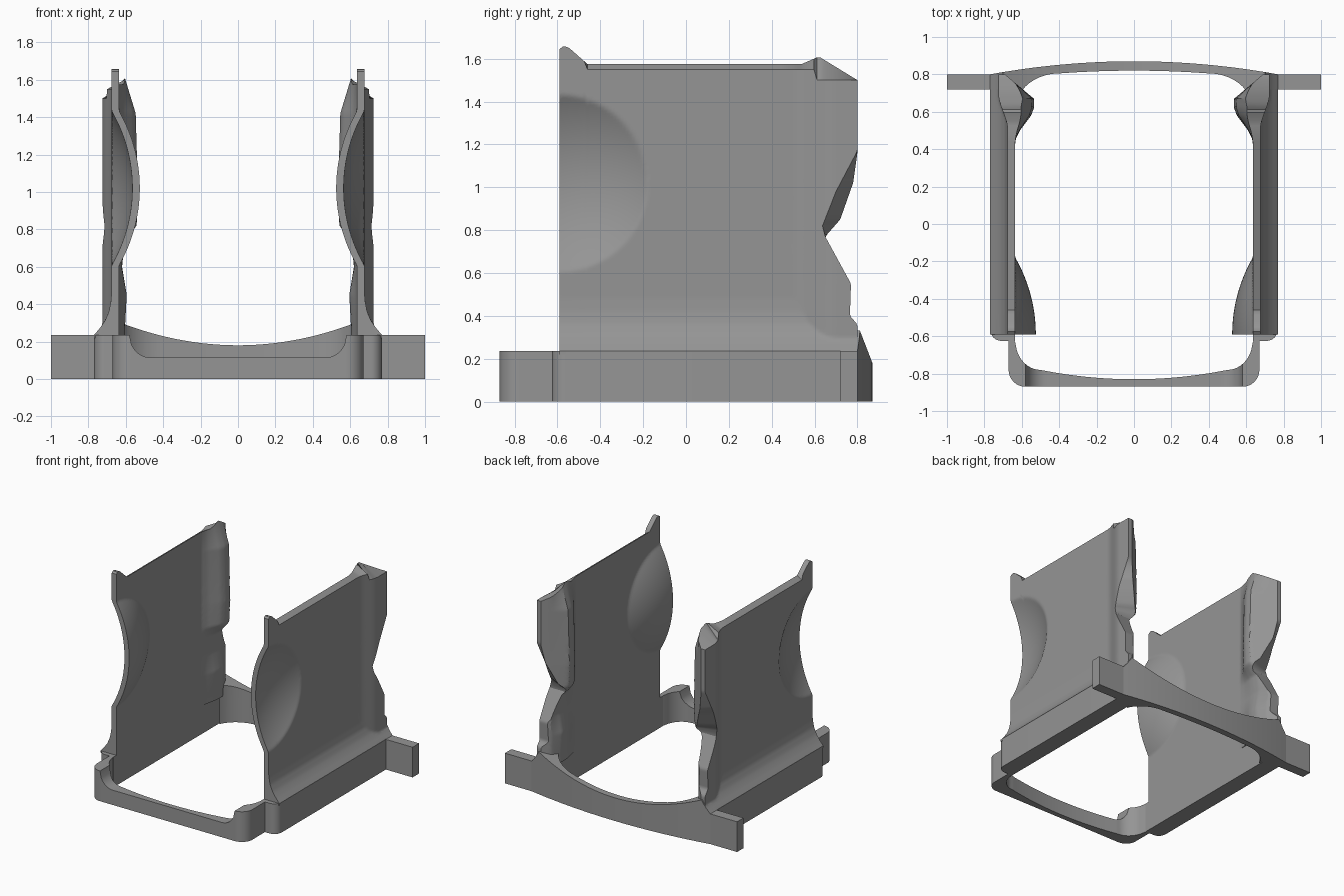
import bpy, bmesh, math
from mathutils import Vector

if "Cube" in bpy.data.objects:
    bpy.data.objects.remove(bpy.data.objects["Cube"])

grey = bpy.data.materials.new("plain_grey")
grey.diffuse_color = (0.3, 0.3, 0.3, 1)
grey.use_nodes = True
grey.node_tree.nodes["Principled BSDF"].inputs["Base Color"].default_value = grey.diffuse_color


def finish(bm, name, mirror=False):
    bmesh.ops.remove_doubles(bm, verts=bm.verts, dist=1e-5)
    bmesh.ops.recalc_face_normals(bm, faces=bm.faces)
    me = bpy.data.meshes.new(name)
    bm.to_mesh(me)
    bm.free()
    me.materials.append(grey)
    ob = bpy.data.objects.new(name, me)
    bpy.context.collection.objects.link(ob)
    bpy.ops.object.select_all(action='DESELECT')
    ob.select_set(True)
    bpy.context.view_layer.objects.active = ob
    bpy.ops.object.shade_smooth_by_angle(angle=math.radians(28))
    if mirror:
        ob.modifiers.new("mirror", 'MIRROR').use_clip = False
    return ob


def lerp_table(t, pts):
    if t <= pts[0][0]:
        return pts[0][1]
    for (a, fa), (b, fb) in zip(pts, pts[1:]):
        if t <= b:
            return fa + (fb - fa) * (t - a) / (b - a)
    return pts[-1][1]


def arc(t):
    return math.sqrt(max(0, 1 - t * t))


def prism(name, outline, z0, z1):
    bm = bmesh.new()
    f = bm.faces.new([bm.verts.new((x, y, z0)) for x, y in outline])
    top = bmesh.ops.extrude_face_region(bm, geom=[f])["geom"]
    bmesh.ops.translate(bm, vec=(0, 0, z1 - z0),
                        verts=[v for v in top if isinstance(v, bmesh.types.BMVert)])
    return finish(bm, name, mirror=True)


def crossbar(name, half, y_a, y_b, z_top, n=96):
    """Loft a rectangular section along x."""
    bm = bmesh.new()
    rings = []
    for i in range(n + 1):
        x = half * math.sin(math.pi * (i / n - 0.5))
        a, b, h = y_a(abs(x)), y_b(abs(x)), z_top(abs(x))
        rings.append([bm.verts.new((x, y, z)) for y, z in ((a, 0), (b, 0), (b, h), (a, h))])
    for r, s in zip(rings, rings[1:]):
        for k in range(4):
            bm.faces.new((r[k], r[(k + 1) % 4], s[(k + 1) % 4], s[k]))
    bm.faces.new(rings[0])
    bm.faces.new(rings[-1])
    return finish(bm, name)


# Base side rails with a rounded front corner, and the rear ears
corner = [(0.71 + 0.06 * math.cos(a), -0.56 - 0.065 * math.sin(a))
          for a in [math.pi / 2 * i / 8 for i in range(9)]]
prism("side_rail", [(0.635, 0.8), (0.77, 0.8)] + corner + [(0.635, -0.625)], 0, 0.235)
prism("rear_ear", [(0.74, 0.72), (1, 0.72), (1, 0.8), (0.74, 0.8)], 0, 0.235)

# Low front bar with rounded corners
crossbar("front_bar", 0.67,
         lambda x: -0.87 if x < 0.58 else -0.78 - 0.09 * arc((x - 0.58) / 0.09),
         lambda x: -0.83 + 0.05 * (x / 0.5) ** 2 if x < 0.5
         else -0.62 - 0.16 * arc((x - 0.5) / 0.135),
         lambda x: 0.115 if x < 0.47 else 0.235 - 0.12 * arc((x - 0.47) / 0.11))

# Bowed rear bar with a concave top
FOOT = [(0.22, 0.77), (0.235, 0.77), (0.27, 0.74), (0.31, 0.712),
        (0.36, 0.69), (0.42, 0.679), (0.48, 0.675)]
foot_height = [(x, z) for z, x in reversed(FOOT[1:])]
crossbar("rear_bar", 0.77,
         lambda x: 0.82 - 0.015 * (x / 0.4) ** 2 if x < 0.4
         else (0.6 + 0.205 * arc((x - 0.4) / 0.24) if x < 0.635 else 0.72),
         lambda x: 0.87 - 0.07 * (x / 0.77) ** 2,
         lambda x: min(0.18 + 0.11 * (x / 0.6) ** 2, lerp_table(x, foot_height)))

# Side panel: outlines of the top and rear edges, on the inner and outer skins
Y0, Z0 = -0.59, 0.22
TOP = [(-0.59, 1.645), (-0.57, 1.66), (-0.545, 1.65), (-0.46, 1.575),
       (0.54, 1.575), (0.62, 1.61), (0.8, 1.5)]
REAR_IN = [(0.36, 0.8), (0.4, 0.765), (0.55, 0.77), (0.77, 0.65),
           (0.85, 0.72), (1.02, 0.78), (1.16, 0.8)]
REAR_OUT = [(0.36, 0.8), (0.4, 0.765), (0.55, 0.77), (0.77, 0.65),
            (0.82, 0.637), (0.98, 0.7), (1.17, 0.8)]
BULGE = [(0.45, 0), (0.5, 0.025), (0.58, 0.085), (0.62, 0.1), (0.67, 0.1), (0.8, -0.055)]
BULGE_AMOUNT = [(0.26, 0.3), (0.45, 0.4), (0.6, 0.15), (0.74, 0.3), (0.82, 0.93),
                (1.0, 1), (1.42, 0.88), (1.61, 0.3)]


def dish(y, z):
    r2 = (y - Y0) ** 2 + (z - 1.02) ** 2
    return max(0, math.sqrt(max(0, 0.82 ** 2 - r2)) - 0.71)


def inner_skin(u, v):
    yn = Y0 + u * 1.39
    z = Z0 + v * (lerp_table(yn, TOP) - Z0)
    y = Y0 + u * (lerp_table(z, REAR_IN) - Y0)
    b = lerp_table(y, BULGE)
    x = 0.635 - dish(y, z) - (b * lerp_table(z, BULGE_AMOUNT) if b > 0 else b)
    return Vector((x, y, z))


def outer_skin(u, v):
    yn = Y0 + u * 1.39
    top = lerp_table(yn, TOP)
    if yn > -0.46:
        top = 1.55 if yn < 0.6 else 1.5
    z = Z0 + v * (top - Z0)
    y = Y0 + u * (lerp_table(z, REAR_OUT) - Y0)
    s = min(1, max(0, (y - 0.5) / 0.2))
    x = max(lerp_table(z, FOOT), 0.675 + 0.05 * s * s * (3 - 2 * s))
    return Vector((x - dish(y, z), y, z))


N = 96
bm = bmesh.new()
skins = [[[bm.verts.new(f(i / N, j / N)) for j in range(N + 1)] for i in range(N + 1)]
         for f in (inner_skin, outer_skin)]
for g in skins:
    for i in range(N):
        for j in range(N):
            bm.faces.new((g[i][j], g[i + 1][j], g[i + 1][j + 1], g[i][j + 1]))
p, q = skins
for k in range(N):
    for e in (0, N):
        bm.faces.new((p[k][e], p[k + 1][e], q[k + 1][e], q[k][e]))
        bm.faces.new((p[e][k], p[e][k + 1], q[e][k + 1], q[e][k]))
finish(bm, "side_panel", mirror=True)
